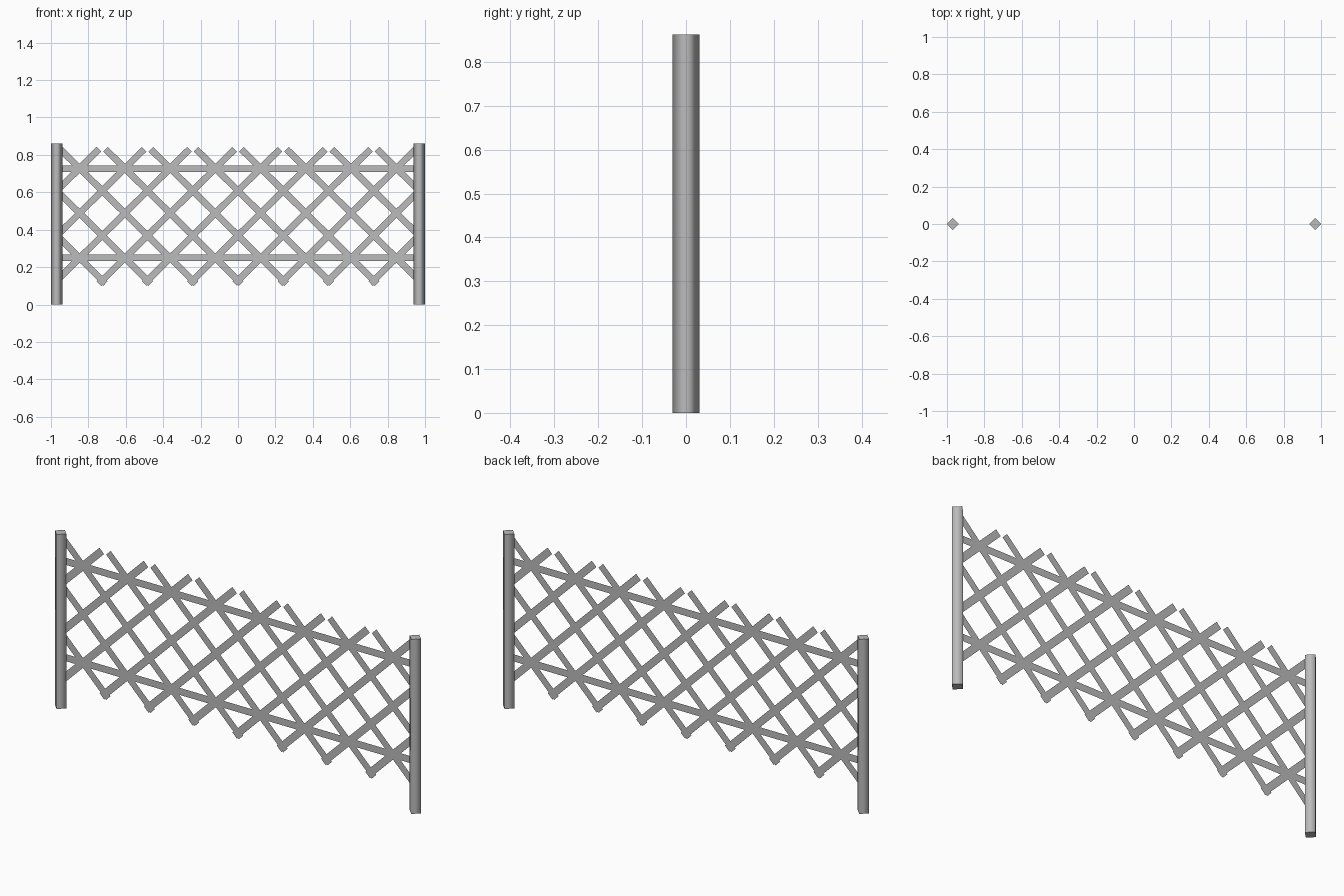
import bpy, bmesh
from mathutils import Vector

cube = bpy.data.objects.get("Cube")
if cube:
    bpy.data.objects.remove(cube, do_unlink=True)

POST_X, POST_R, POST_H = 0.969, 0.031, 0.862
PITCH, WIDTH = 0.242, 0.035
LOW_Z, HIGH_Z = 0.129, 0.83          # slat centre-line ends
RAILS = {"lower_rail": 0.249, "upper_rail": 0.725}

grey = bpy.data.materials.new("grey_wood")
grey.use_nodes = True
colour = (0.5, 0.5, 0.5, 1)
grey.diffuse_color = colour
grey.node_tree.nodes["Principled BSDF"].inputs["Base Color"].default_value = colour


def finish(bm, name):
    mesh = bpy.data.meshes.new(name)
    bm.to_mesh(mesh)
    bm.free()
    mesh.materials.append(grey)
    obj = bpy.data.objects.new(name, mesh)
    bpy.context.collection.objects.link(obj)
    return obj


def strip(bm, start, end):
    """Flat board facing the front, running from start to end."""
    along = (end - start).normalized()
    side = Vector((-along.z, 0, along.x)) * WIDTH / 2
    corners = (start - side, end - side, end + side, start + side)
    bm.faces.new([bm.verts.new(c) for c in corners])


def trim(bm):
    """Cut the boards off inside the posts."""
    for s in (-1, 1):
        geom = bm.verts[:] + bm.edges[:] + bm.faces[:]
        bmesh.ops.bisect_plane(bm, geom=geom, plane_co=(s * POST_X, 0, 0),
                               plane_no=(s, 0, 0), clear_outer=True)


# Posts: square, set cornerwise, with soft sides and flat ends
for name, s in (("left_post", 1), ("right_post", -1)):
    bm = bmesh.new()
    bmesh.ops.create_cone(bm, cap_ends=True, segments=4, radius1=POST_R,
                          radius2=POST_R, depth=POST_H)
    # make sure the corners point along x and y
    if all(abs(v.co.x) > 0.001 for v in bm.verts):
        for v in bm.verts:
            v.co.x, v.co.y = ((v.co.x - v.co.y) * 0.5 ** 0.5,
                              (v.co.x + v.co.y) * 0.5 ** 0.5)
    bmesh.ops.translate(bm, verts=bm.verts, vec=(s * POST_X, 0, POST_H / 2))
    for f in bm.faces:
        f.smooth = abs(f.normal.z) < 0.5
    finish(bm, name)

# Diagonal slats: one thin layer leaning each way
for name, s, y in (("rising_slats", 1, -0.001), ("falling_slats", -1, 0)):
    bm = bmesh.new()
    for k in range(-6, 4):
        foot = Vector((s * k * PITCH, y, LOW_Z))
        lean = Vector((s * 1.01, 0, 1))
        strip(bm, foot - lean * 0.017, foot + lean * (HIGH_Z - LOW_Z))
    trim(bm)
    bmesh.ops.recalc_face_normals(bm, faces=bm.faces)
    for f in bm.faces:
        f.normal_update()
        if f.normal.y > 0:
            f.normal_flip()
    finish(bm, name)

# Horizontal rails
for name, z in RAILS.items():
    bm = bmesh.new()
    strip(bm, Vector((-POST_X, 0.001, z)), Vector((POST_X, 0.001, z)))
    finish(bm, name)
